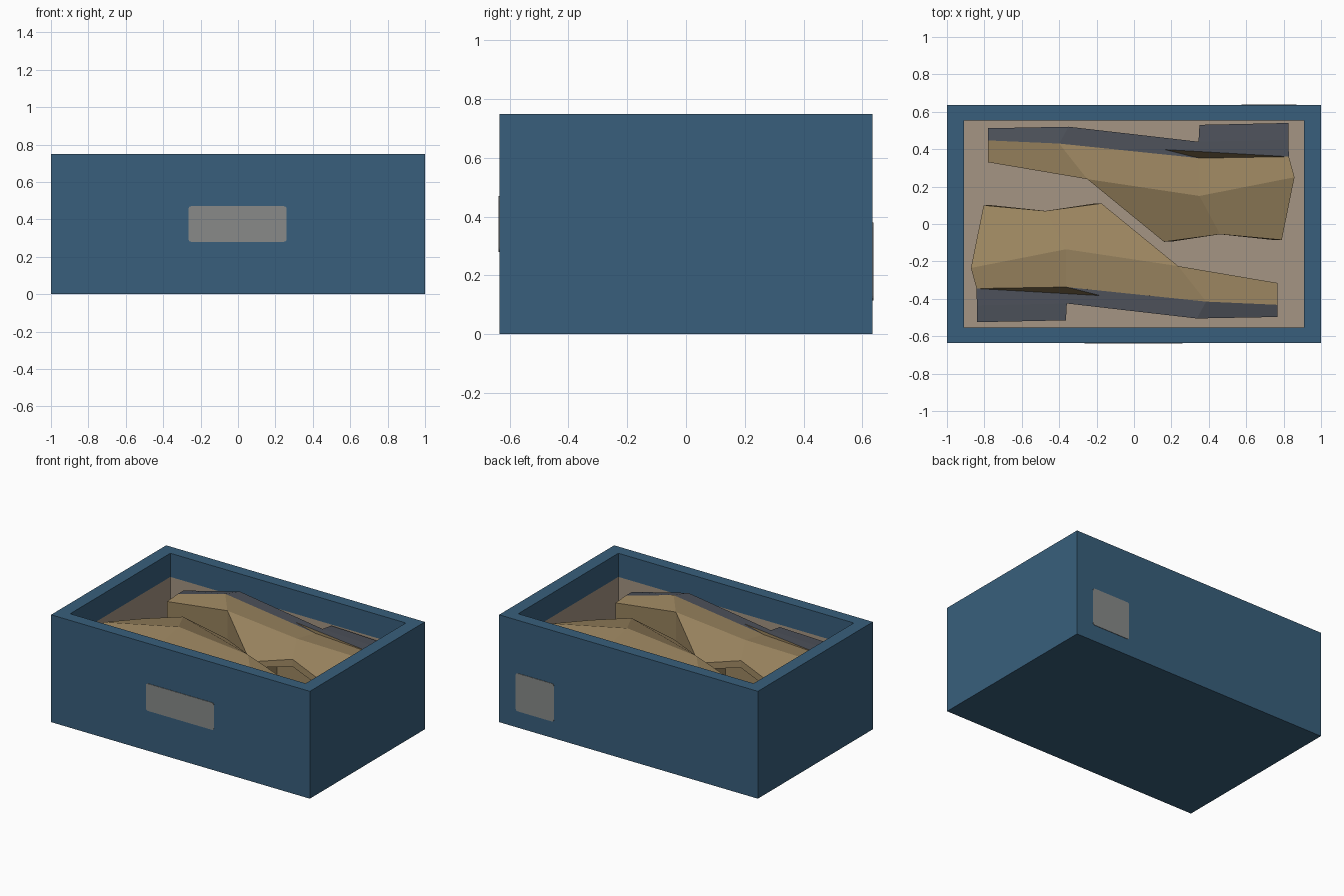
import bpy, bmesh, math
from mathutils import Vector

if "Cube" in bpy.data.objects:
    bpy.data.objects.remove(bpy.data.objects["Cube"])


def material(name, rgb):
    m = bpy.data.materials.new(name)
    lin = [((c / 255 + 0.055) / 1.055) ** 2.4 for c in rgb]
    m.diffuse_color = (*lin, 1)
    m.use_nodes = True
    m.node_tree.nodes["Principled BSDF"].inputs["Base Color"].default_value = m.diffuse_color
    return m


blue = material("box_blue", (56, 95, 124))
paper = material("lining_paper", (165, 149, 131))
grey = material("label_grey", (136, 138, 137))
tan = material("boot_tan", (157, 135, 97))
dark = material("sole_slate", (78, 82, 91))


def finish(name, bm, mats):
    bmesh.ops.recalc_face_normals(bm, faces=bm.faces)
    mesh = bpy.data.meshes.new(name)
    bm.to_mesh(mesh)
    bm.free()
    for m in mats:
        mesh.materials.append(m)
    ob = bpy.data.objects.new(name, mesh)
    bpy.context.collection.objects.link(ob)
    return ob


def bridge(bm, a, b, mat=0):
    n = len(a)
    for i in range(n):
        j = (i + 1) % n
        bm.faces.new((a[i], a[j], b[j], b[i])).material_index = mat


# Open box: outer shell, rim, inner walls with the paper lining below the rim
bm = bmesh.new()
loops = []
for hx, hy, z in ((1, .635, 0), (1, .635, .75), (.91, .553, .75), (.91, .553, .585), (.91, .553, .07)):
    loops.append([bm.verts.new((sx * hx, sy * hy, z)) for sx, sy in ((-1, -1), (1, -1), (1, 1), (-1, 1))])
for i in range(4):
    bridge(bm, loops[i], loops[i + 1], 1 if i == 3 else 0)
bm.faces.new(loops[0])
bm.faces.new(loops[4]).material_index = 1
finish("box", bm, [blue, paper])


# Rounded label plates on the front and back walls
def label(name, x0, x1, z0, z1, y, out):
    bm = bmesh.new()
    r = .015
    pts = []
    for cx, cz, a0 in ((x1 - r, z1 - r, 0), (x0 + r, z1 - r, 90), (x0 + r, z0 + r, 180), (x1 - r, z0 + r, 270)):
        for k in range(4):
            a = math.radians(a0 + 30 * k)
            pts.append((cx + r * math.cos(a), cz + r * math.sin(a)))
    a = [bm.verts.new((x, y, z)) for x, z in pts]
    b = [bm.verts.new((x, y + out, z)) for x, z in pts]
    bridge(bm, a, b)
    bm.faces.new(a)
    bm.faces.new(b)
    finish(name, bm, [grey])


label("front_label", -.265, .26, .28, .47, -.635, -.003)
label("back_label", .575, .87, .115, .38, .635, .003)

# Boot sections for the upper side as it lies; each is mirrored through MID
MID = .365
SOLE = ((-.78, .512, .54), (-.35, .52, .645), (.345, .44, .60), (.826, .45, .575))
WELT = ((-.78, .447, .54), (-.4, .43, .65), (.35, .352, .605), (.828, .36, .575))
INSTEP = ((-.78, .33, .533), (-.25, .24, .645), (.35, .15, .645), (.858, .25, .58))
COLLAR = ((.16, -.095, .525), (.46, -.055, .608), (.79, -.085, .495))
HEEL = ((.345, .44, .60), (.826, .45, .575))
HEEL_BASE = ((.35, .53, .59), (.826, .54, .57))


def ring(bm, half, move):
    pts = [Vector(p) for p in half]
    pts += [Vector((p[0], p[1], 2 * MID - p[2])) for p in reversed(half)]
    return [bm.verts.new(move(p)) for p in pts]


def boot(side, move):
    # Upper: foot, shaft and open collar
    bm = bmesh.new()
    w, t, c = (ring(bm, h, move) for h in (WELT, INSTEP, COLLAR))
    bridge(bm, w, t)
    bm.faces.new(w)
    bm.faces.new((t[0], t[1], t[6], t[7]))
    bridge(bm, [t[i] for i in range(1, 7)], c)
    top = bm.faces.new(c)
    bmesh.ops.recalc_face_normals(bm, faces=bm.faces)
    bmesh.ops.inset_region(bm, faces=[top], thickness=.05)
    down = move(Vector((0, 1, 0))) - move(Vector((0, 0, 0)))
    new = bmesh.ops.extrude_face_region(bm, geom=[top])
    verts = [g for g in new["geom"] if isinstance(g, bmesh.types.BMVert)]
    bmesh.ops.translate(bm, verts=verts, vec=down * .24)
    if top.is_valid:
        bmesh.ops.delete(bm, geom=[top], context='FACES_ONLY')
    finish(side + "_boot_upper", bm, [tan])
    # Sole and heel block
    for part, lo, hi in (("sole", SOLE, WELT), ("heel", HEEL_BASE, HEEL)):
        bm = bmesh.new()
        a, b = ring(bm, lo, move), ring(bm, hi, move)
        bridge(bm, a, b)
        bm.faces.new(a)
        bm.faces.new(b)
        finish(side + "_boot_" + part, bm, [dark])


# Two boots lying head to toe
boot("rear", lambda p: p.copy())
boot("front", lambda p: Vector((-p.x - .014, -p.y + .015, p.z)))
